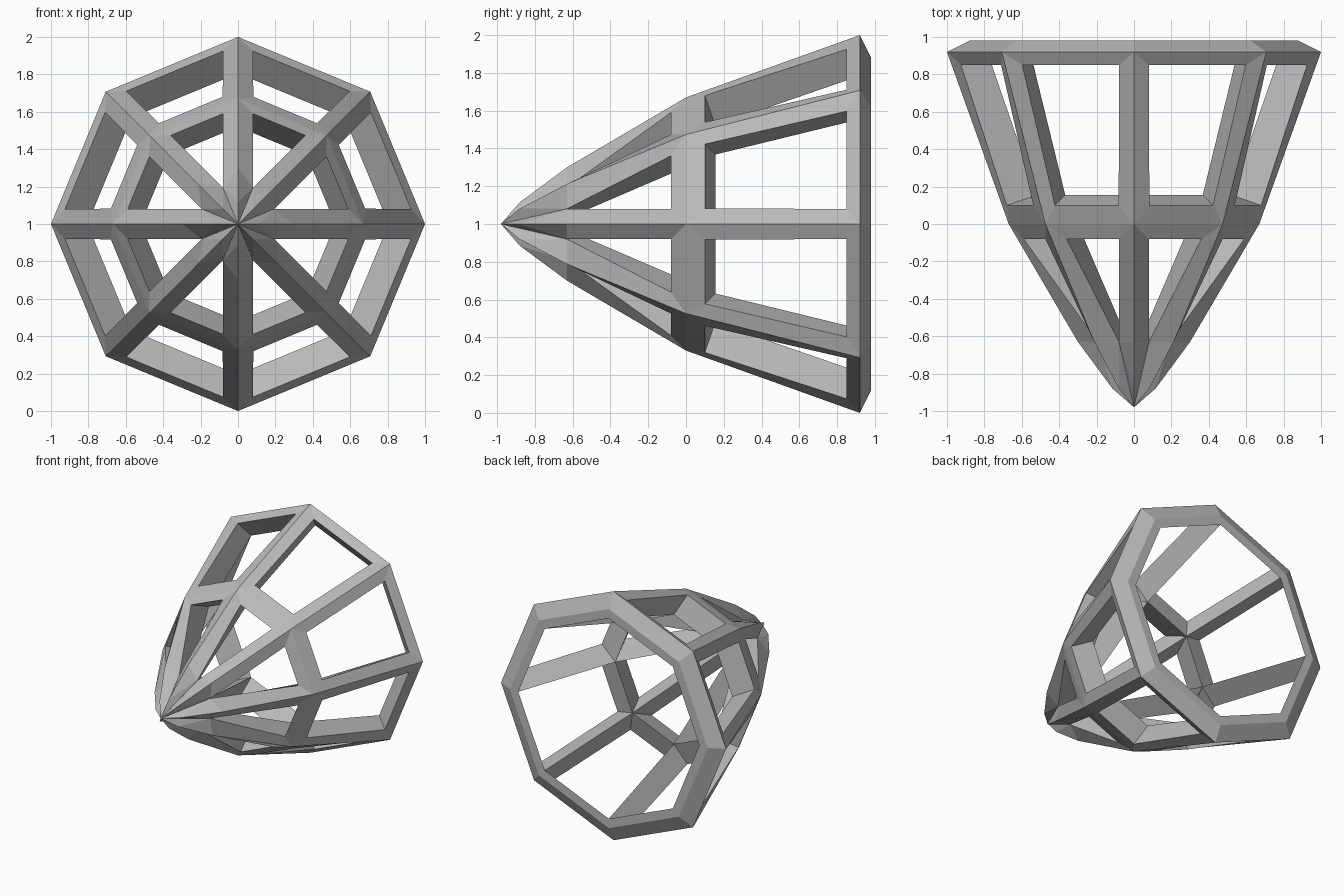
import bpy, bmesh, math
from mathutils import Vector

cube = bpy.data.objects.get("Cube")
if cube:
    bpy.data.objects.remove(cube)

SIDES = 8
STEP = 2 * math.pi / SIDES

mat = bpy.data.materials.new("plain grey")
mat.use_nodes = True
grey = (0.5, 0.5, 0.5, 1)
mat.diffuse_color = grey
mat.node_tree.nodes["Principled BSDF"].inputs["Base Color"].default_value = grey

# Rib section points: (depth y, distance along the rib direction, sideways offset)
RIB = {
    "tip": (-0.98, 0, 0), "nose": (-0.88, 0.115, 0), "brow": (-0.63, 0.30, 0),
    "mid_out": (0, 0.67, 0), "back_out": (0.92, 1, 0),
    "tip_in": (-0.70, 0, 0), "mid_in": (0.155, 0.52, 0), "back_in": (0.98, 0.805, 0),
    "back_rim": (0.98, 0.88, 0),
    "hole_tip": (-0.63, 0.194, 0.08), "hole_front": (-0.08, 0.59, 0.08),
    "hole_mid": (0.10, 0.68, 0.082), "hole_back": (0.85, 0.925, 0.08),
}

# Half rib: ridge outside, ridge inside, meeting at the window edge
HALF_RIB = [
    ("tip", "nose", "hole_tip"), ("nose", "brow", "hole_tip"),
    ("brow", "mid_out", "hole_front", "hole_tip"),
    ("tip_in", "mid_in", "hole_front", "hole_tip"),
    ("mid_out", "back_out", "hole_back", "hole_mid"),
    ("mid_in", "back_in", "hole_back", "hole_mid"),
]

# Ring strips joining one rib to the next
RING = [
    ("mid_out", "hole_front"), ("mid_out", "hole_mid"),
    ("mid_in", "hole_front"), ("mid_in", "hole_mid"),
    ("back_out", "hole_back"), ("back_in", "hole_back"),
    ("back_out", "back_rim"), ("back_rim", "back_in"),
]

bm = bmesh.new()


def point(name, k, side):
    """Vertex of rib k, on its left or right side."""
    y, along, across = RIB[name]
    a = k * STEP
    across *= side
    return bm.verts.new(Vector((along * math.cos(a) - across * math.sin(a), y,
                                1 + along * math.sin(a) + across * math.cos(a))))


for k in range(SIDES):
    for side in (1, -1):
        for names in HALF_RIB:
            bm.faces.new([point(n, k, side) for n in names])
    for a, b in RING:
        bm.faces.new([point(a, k, 1), point(a, k + 1, -1),
                      point(b, k + 1, -1), point(b, k, 1)])

# Weld into one closed lattice
bmesh.ops.remove_doubles(bm, verts=bm.verts, dist=0.0005)
bmesh.ops.recalc_face_normals(bm, faces=bm.faces)

mesh = bpy.data.meshes.new("lattice_cone")
bm.to_mesh(mesh)
bm.free()
mesh.materials.append(mat)
cone = bpy.data.objects.new("lattice_cone", mesh)
bpy.context.collection.objects.link(cone)
